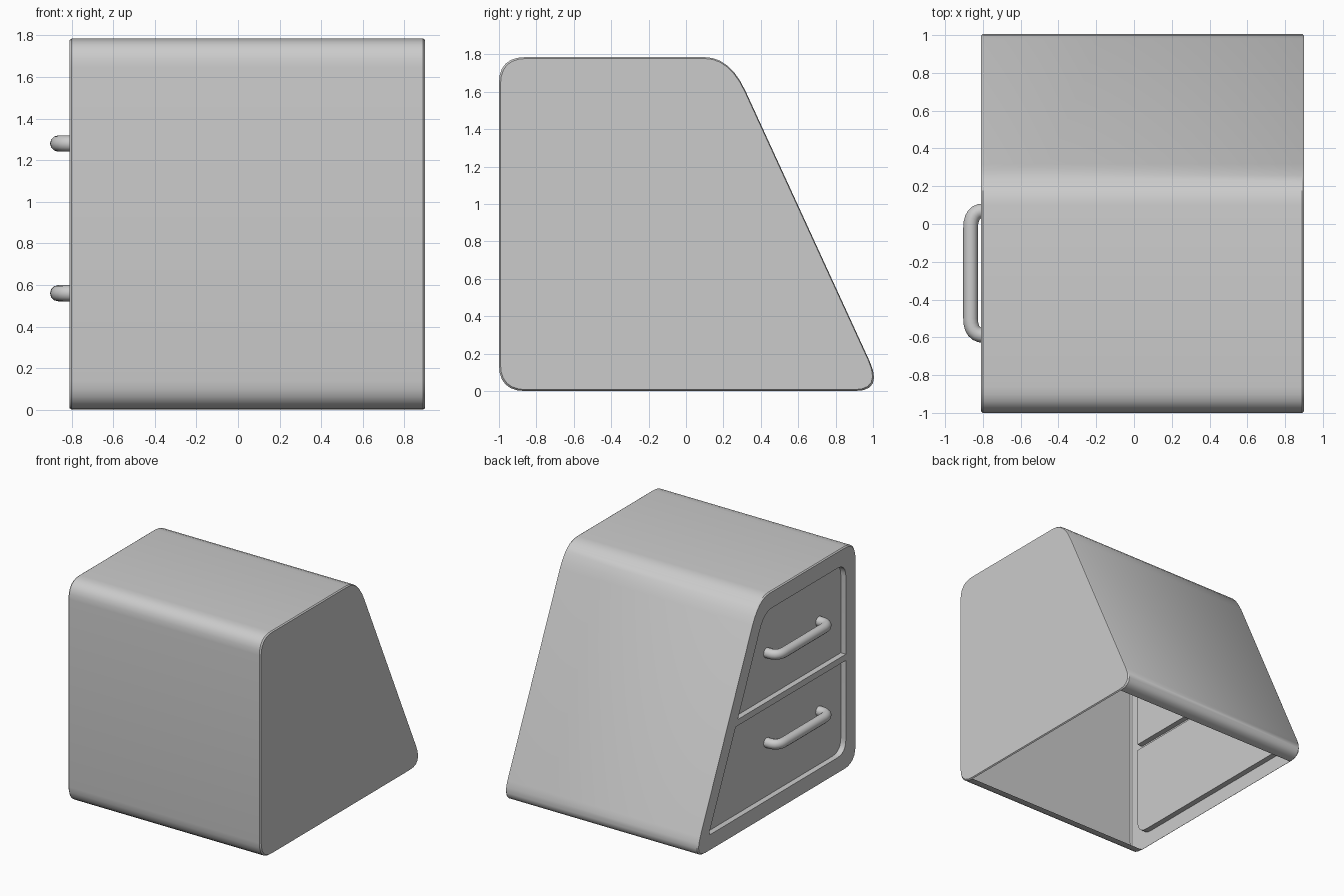
import bpy, bmesh
from mathutils import Vector

if "Cube" in bpy.data.objects:
    bpy.data.objects.remove(bpy.data.objects["Cube"])

LEFT, RIGHT, BEVEL, RECESS = -0.81, 0.9, 0.01, 0.045
STEPS = 6


def bend(a, c, b):
    """Points of a smooth bend from a to b around corner c."""
    ts = [i / STEPS for i in range(STEPS + 1)]
    return [a * (1 - t) ** 2 + c * 2 * t * (1 - t) + b * t * t for t in ts]


def rounded(corners):
    """Closed outline from (y, z, cut before, cut after) corners."""
    pts, n = [], len(corners)
    for i, (y, z, d0, d1) in enumerate(corners):
        c = Vector((y, z))
        p, q = Vector(corners[i - 1][:2]), Vector(corners[(i + 1) % n][:2])
        if d0:
            pts += bend(c + (p - c).normalized() * d0, c, c + (q - c).normalized() * d1)
        else:
            pts.append(c)
    return pts


def ring(bm, pts, x, shrink=0.0):
    mid = Vector((0, 0.8925))
    return [bm.verts.new((x, *(mid + (p - mid) * (1 - shrink)))) for p in pts]


def bridge(bm, a, b, skip=None):
    n = len(a)
    for i in range(n):
        if i != skip:
            j = (i + 1) % n
            bm.faces.new((a[i], a[j], b[j], b[i]))


def loop_edges(bm, vs):
    out = []
    for i in range(len(vs)):
        pair = (vs[i - 1], vs[i])
        out.append(bm.edges.get(pair) or bm.edges.new(pair))
    return out


def finish(bm, name):
    bmesh.ops.recalc_face_normals(bm, faces=bm.faces)
    mesh = bpy.data.meshes.new(name)
    bm.to_mesh(mesh)
    bm.free()
    ob = bpy.data.objects.new(name, mesh)
    bpy.context.collection.objects.link(ob)
    bpy.ops.object.select_all(action='DESELECT')
    ob.select_set(True)
    bpy.context.view_layer.objects.active = ob
    bpy.ops.object.shade_smooth_by_angle()
    return ob


# Side outline of the cabinet and its two drawer openings
body = rounded([(-1, 1.785, 0.14, 0.14), (-1, 0, 0.14, 0.14),
                (1.055, 0, 0.152, 0.176), (0.235, 1.785, 0.2, 0.135)])
openings = [
    rounded([(-0.87, 1.65, 0.11, 0.11), (-0.87, 0.92, 0, 0),
             (0.50, 0.92, 0, 0), (0.165, 1.65, 0.13, 0.1)]),
    rounded([(-0.87, 0.87, 0, 0), (-0.87, 0.13, 0.11, 0.11),
             (0.87, 0.13, 0.03, 0.03), (0.525, 0.87, 0, 0)]),
]

# Thin cabinet shell, open underneath, with recessed drawer fronts
bm = bmesh.new()
rings = [ring(bm, body, LEFT, BEVEL * 0.8), ring(bm, body, LEFT + BEVEL),
         ring(bm, body, RIGHT - BEVEL), ring(bm, body, RIGHT, BEVEL * 0.8)]
bridge(bm, rings[0], rings[1])
bridge(bm, rings[1], rings[2], skip=2 * (STEPS + 1) - 1)
bridge(bm, rings[2], rings[3])
bm.faces.new(rings[3])
frame = loop_edges(bm, rings[0])
for pts in openings:
    rim, back = ring(bm, pts, LEFT), ring(bm, pts, LEFT + RECESS)
    bridge(bm, rim, back)
    bm.faces.new(back)
    frame += loop_edges(bm, rim)
bmesh.ops.triangle_fill(bm, edges=frame, use_beauty=True, normal=(-1, 0, 0))
finish(bm, "cabinet_body")

# Bent tube drawer handles
for name, z in (("upper_handle", 1.28), ("lower_handle", 0.56)):
    half = bend(Vector((-0.795, 0.07, z)), Vector((-0.865, 0.07, z)), Vector((-0.865, -0.02, z)))
    half.insert(0, Vector((LEFT + RECESS, 0.07, z)))
    path = half + [Vector((p.x, -0.52 - p.y, z)) for p in reversed(half)]
    curve = bpy.data.curves.new(name, 'CURVE')
    curve.dimensions = '3D'
    curve.bevel_depth = 0.039
    curve.bevel_resolution = 4
    spline = curve.splines.new('POLY')
    spline.points.add(len(path) - 1)
    for sp, p in zip(spline.points, path):
        sp.co = (*p, 1)
    spline.use_smooth = True
    bpy.context.collection.objects.link(bpy.data.objects.new(name, curve))
